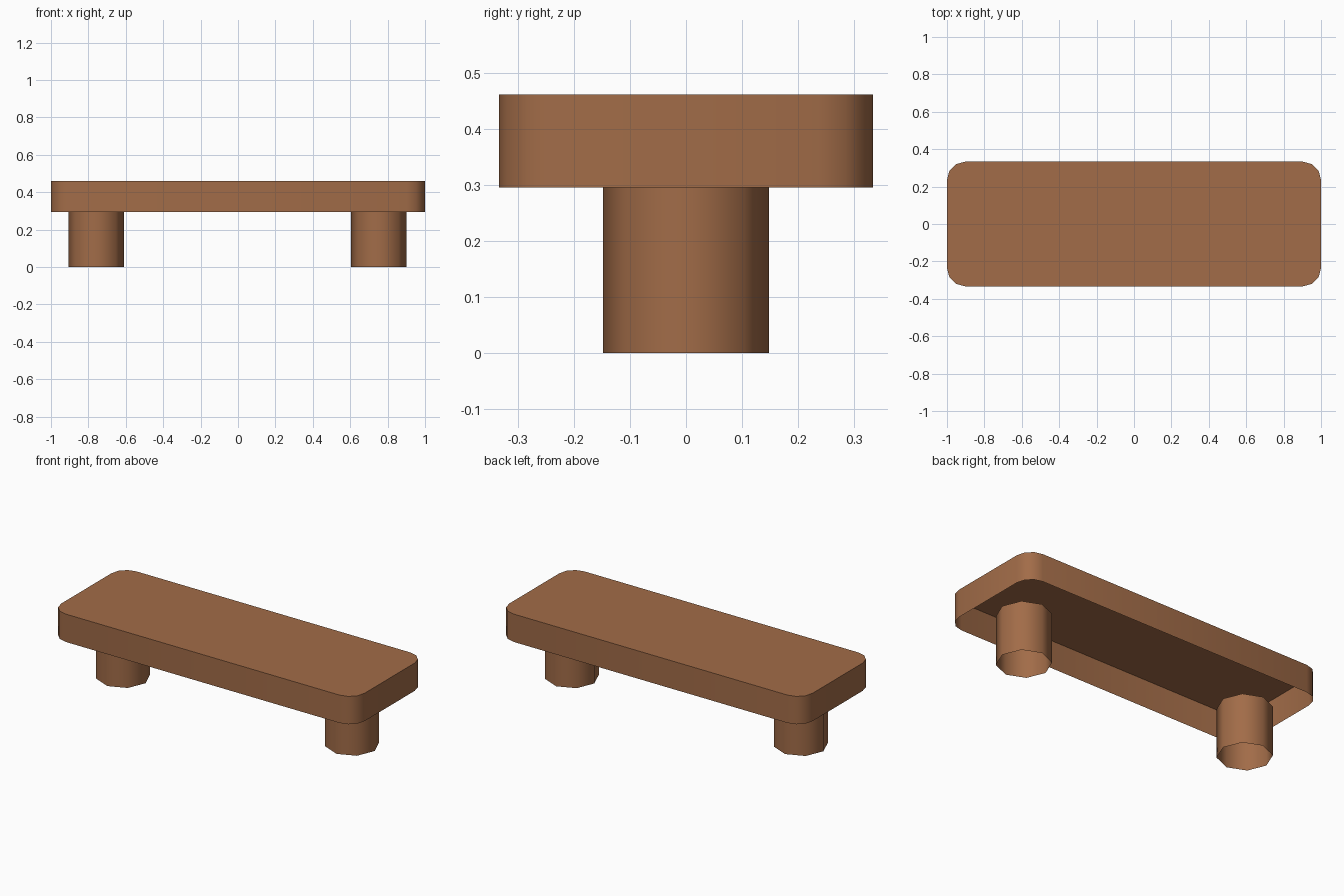
import bpy, bmesh, math

if "Cube" in bpy.data.objects:
    bpy.data.objects.remove(bpy.data.objects["Cube"])

wood = bpy.data.materials.new("brown_wood")
wood.diffuse_color = (0.36, 0.15, 0.065, 1.0)
wood.use_nodes = True
wood.node_tree.nodes["Principled BSDF"].inputs["Base Color"].default_value = wood.diffuse_color


def open_prism(name, outline, z0, z1, cap):
    """Extrude an outline upwards, open below and optionally capped on top."""
    bm = bmesh.new()
    low = [bm.verts.new((x, y, z0)) for x, y in outline]
    high = [bm.verts.new((x, y, z1)) for x, y in outline]
    n = len(outline)
    for i in range(n):
        j = (i + 1) % n
        bm.faces.new((low[i], low[j], high[j], high[i]))
    if cap:
        bm.faces.new(high)
    mesh = bpy.data.meshes.new(name)
    bm.to_mesh(mesh)
    bm.free()
    mesh.materials.append(wood)
    for p in mesh.polygons:
        p.use_smooth = True
    mesh.set_sharp_from_angle(angle=math.radians(60))
    obj = bpy.data.objects.new(name, mesh)
    bpy.context.collection.objects.link(obj)
    return obj


def rounded_rect(hx, hy, r, steps):
    """Counter-clockwise rectangle with rounded corners."""
    pts = []
    for k, (sx, sy) in enumerate([(1, 1), (-1, 1), (-1, -1), (1, -1)]):
        for s in range(steps + 1):
            a = math.pi / 2 * (k + s / steps)
            pts.append((sx * (hx - r) + r * math.cos(a),
                        sy * (hy - r) + r * math.sin(a)))
    return pts


def ring(cx, r, sides):
    return [(cx + r * math.cos(2 * math.pi * i / sides),
             r * math.sin(2 * math.pi * i / sides)) for i in range(sides)]


# Bench top: a hollow tray-like slab, open underneath
open_prism("bench_top", rounded_rect(1.0, 0.333, 0.097, 3), 0.295, 0.461, True)

# Two eight-sided hollow legs
for name, x in (("left_leg", -0.758), ("right_leg", 0.753)):
    open_prism(name, ring(x, 0.148, 8), 0.0, 0.295, False)
